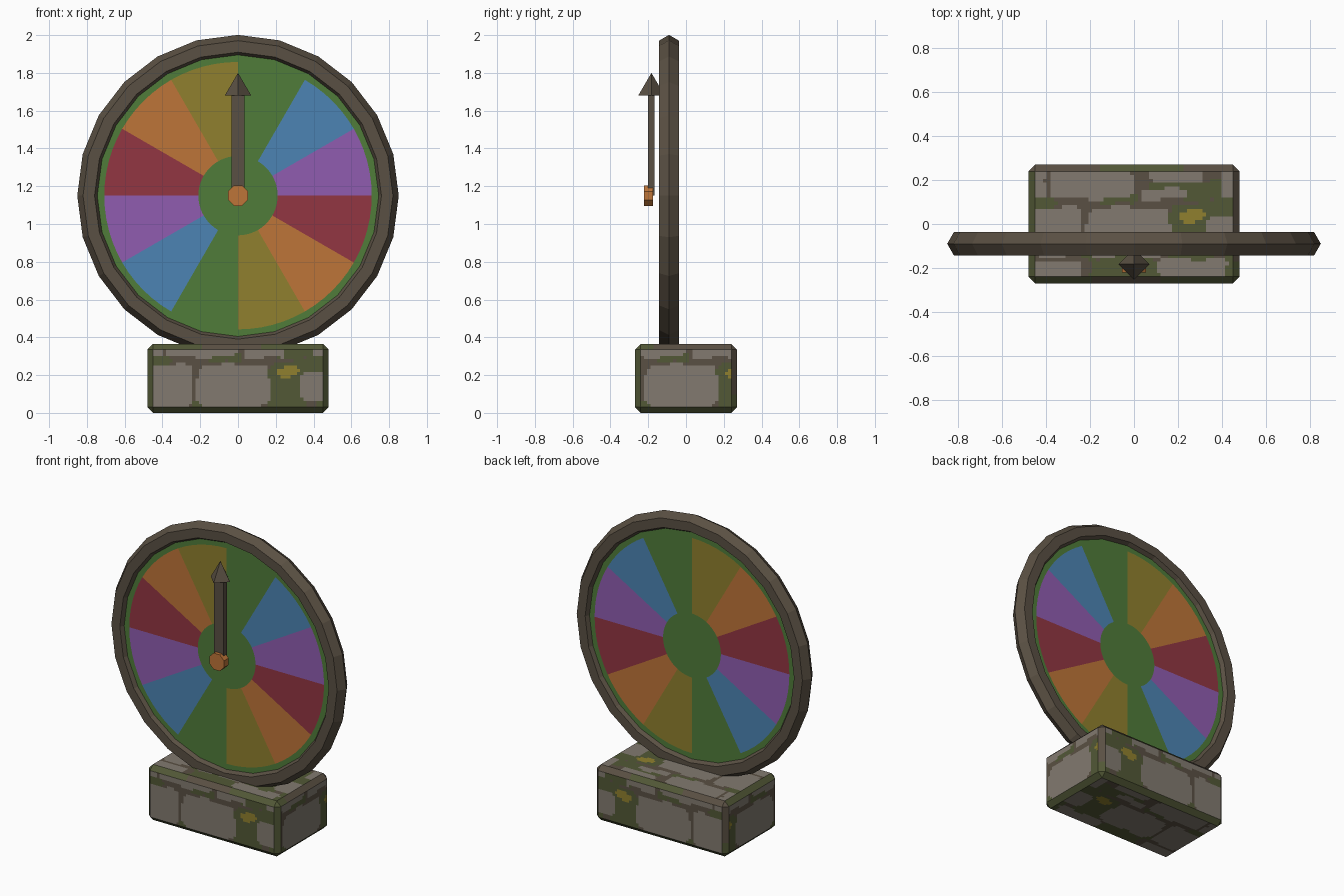
import bpy, bmesh, math
from mathutils import Vector

if "Cube" in bpy.data.objects:
    bpy.data.objects.remove(bpy.data.objects["Cube"])


def mat(name, r, g, b):
    m = bpy.data.materials.new(name)
    lin = [((c / 255 + 0.055) / 1.055) ** 2.4 for c in (r, g, b)]
    m.diffuse_color = (*lin, 1)
    m.use_nodes = True
    m.node_tree.nodes["Principled BSDF"].inputs["Base Color"].default_value = m.diffuse_color
    return m


GREEN = mat("leaf green", 80, 124, 58)
BLUE = mat("blue", 76, 132, 180)
PURPLE = mat("purple", 144, 92, 176)
RED = mat("dark red", 146, 54, 66)
ORANGE = mat("orange", 190, 117, 56)
OLIVE = mat("olive yellow", 144, 128, 46)
STONE = mat("stone grey", 130, 122, 112)
MOSS = mat("moss green", 82, 88, 54)
BROWN = mat("dark brown", 90, 80, 67)

AXIS_Z = 1.15     # height of the wheel centre
WHEEL_Y = -0.09


def finish(name, bm, mats):
    bmesh.ops.recalc_face_normals(bm, faces=bm.faces)
    me = bpy.data.meshes.new(name)
    bm.to_mesh(me)
    bm.free()
    for m in mats:
        me.materials.append(m)
    ob = bpy.data.objects.new(name, me)
    bpy.context.collection.objects.link(ob)
    return ob


def named(name, m):
    ob = bpy.context.object
    ob.name = name
    ob.data.materials.append(m)
    return ob


# Wheel rim: faceted hexagonal-section ring
bpy.ops.mesh.primitive_torus_add(major_segments=24, minor_segments=6,
                                 major_radius=0.79, minor_radius=0.061,
                                 location=(0, WHEEL_Y, AXIS_Z),
                                 rotation=(math.pi / 2, 0, 0))
rim = named("wheel_rim", BROWN)
for p in rim.data.polygons:
    p.use_smooth = False

# Wheel disc: twelve coloured wedges on both faces
bm = bmesh.new()
N = 72
RADII = (0.21, 0.708, 0.755)


def ring(r, y):
    return [bm.verts.new((r * math.sin(2 * math.pi * i / N), y,
                          AXIS_Z + r * math.cos(2 * math.pi * i / N))) for i in range(N)]


outer = []
for y in (WHEEL_Y - 0.028, WHEEL_Y + 0.028):
    loops = [ring(r, y) for r in RADII]
    bm.faces.new(loops[0])
    for k in range(2):
        for i in range(N):
            j = (i + 1) % N
            f = bm.faces.new((loops[k][i], loops[k][j], loops[k + 1][j], loops[k + 1][i]))
            if k == 0:
                f.material_index = (i * 12 // N) % 6
    outer.append(loops[2])
for i in range(N):
    j = (i + 1) % N
    bm.faces.new((outer[0][i], outer[0][j], outer[1][j], outer[1][i]))
finish("wheel_disc", bm, [GREEN, BLUE, PURPLE, RED, ORANGE, OLIVE])

# Pointer shaft, arrow head and hub
PY = -0.183
bpy.ops.mesh.primitive_cube_add(size=1, location=(0, PY, 1.425))
shaft = named("pointer_shaft", BROWN)
shaft.scale = (0.07, 0.035, 0.55)
bpy.ops.mesh.primitive_cone_add(vertices=4, radius1=0.07, radius2=0, depth=0.12,
                                location=(0, PY, 1.74))
named("pointer_head", BROWN)
bpy.ops.mesh.primitive_cylinder_add(vertices=8, radius=0.058, depth=0.048,
                                    location=(0, -0.198, AXIS_Z))
hub = named("pointer_hub", ORANGE)
hub.rotation_euler = (math.pi / 2, math.radians(22.5), 0)

# Mossy stone base: patches given as (u0, u1, v0, v1), repeated on every side
YELLOW_P = [(0.21, 0.32, 0.185, 0.25)]
STONES = [(-0.46, -0.24, 0.03, 0.255), (-0.22, 0.17, 0.03, 0.255),
          (0.33, 0.47, 0.06, 0.21), (-0.38, -0.01, 0.295, 0.43),
          (0.03, 0.24, 0.29, 0.34), (0.08, 0.32, 0.37, 0.45),
          (0.40, 0.48, 0.30, 0.44), (-0.49, -0.40, 0.30, 0.45),
          (-0.46, -0.24, -0.08, 0.01), (0.11, 0.42, -0.07, 0.02)]
MOSSES = [(0.16, 0.36, -0.01, 0.27), (0.27, 0.50, 0.20, 0.29), (0.06, 0.42, 0.29, 0.38),
          (-0.20, 0.12, -0.10, 0.03), (-0.15, 0.02, 0.27, 0.32), (-0.25, -0.18, 0.02, 0.07),
          (-0.5, -0.36, 0.25, 0.30), (-0.35, -0.25, 0.42, 0.46), (0.40, 0.50, -0.10, 0.06)]


def inside(u, v, boxes, power):
    for a, b, c, d in boxes:
        if abs((2 * u - a - b) / (b - a)) ** power + abs((2 * v - c - d) / (d - c)) ** power < 1:
            return True
    return False


def patch(u, v):
    wu = u + 0.007 * math.sin(31 * v + 9 * u)
    wv = v + 0.006 * math.sin(27 * u)
    if inside(u - 0.5 * (v - 0.217), v, YELLOW_P, 2):
        return 3
    if inside(wu, wv, STONES, 6):
        return 0
    return 1 if inside(wu, wv, MOSSES, 4) else 2


bm = bmesh.new()
bmesh.ops.create_cube(bm, size=1)
bmesh.ops.scale(bm, vec=(0.96, 0.54, 0.365), verts=bm.verts)
bmesh.ops.translate(bm, vec=(0, 0, 0.1825), verts=bm.verts)
bmesh.ops.bevel(bm, geom=bm.edges[:], offset=0.03, segments=1, affect='EDGES')
STEP = 0.0173
for axis, lo, hi in ((0, -0.45, 0.45), (1, -0.24, 0.24), (2, 0.03, 0.335)):
    n = round((hi - lo) / STEP)
    no = Vector([1.0 if k == axis else 0.0 for k in range(3)])
    for i in range(1, n):
        co = no * (lo + (hi - lo) * i / n)
        bmesh.ops.bisect_plane(bm, geom=bm.verts[:] + bm.edges[:] + bm.faces[:],
                               plane_co=co, plane_no=no, dist=1e-5)
bm.normal_update()
for f in bm.faces:
    c, nrm = f.calc_center_median(), f.normal
    ax, ay, az = (abs(k) for k in nrm)
    if max(ax, ay, az) < 0.9:      # bevelled edges
        f.material_index = 1 if c.z < 0.1 or math.sin(9 * c.x + 5 * c.y) > -0.2 else 2
    elif az > 0.9:
        f.material_index = patch(c.x, c.y + 0.18)
    elif ay > 0.9:
        f.material_index = patch(c.x, c.z)
    else:
        f.material_index = patch(c.y, c.z)
finish("stone_base", bm, [STONE, MOSS, BROWN, OLIVE])
